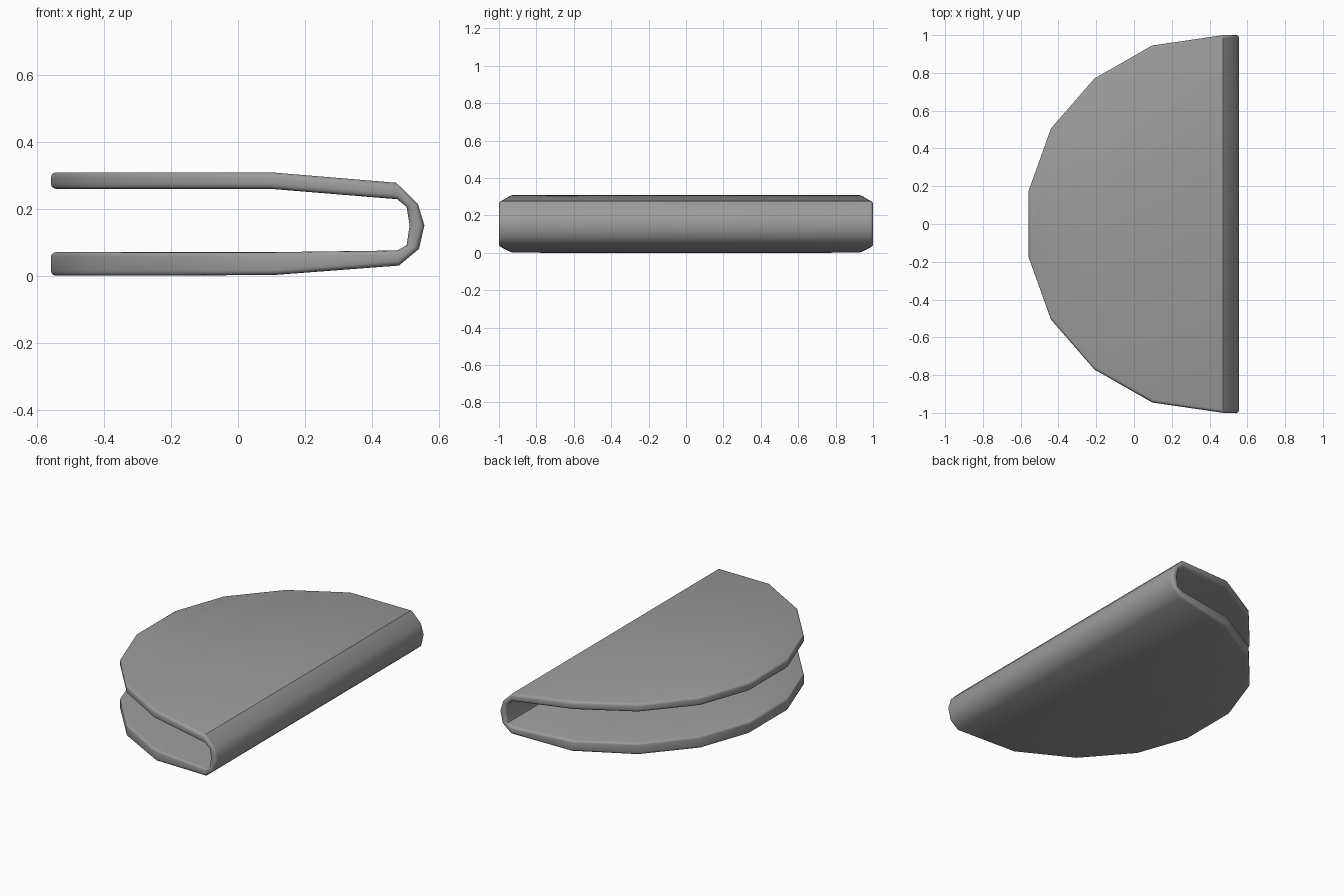
import bpy, bmesh, math

if "Cube" in bpy.data.objects:
    bpy.data.objects.remove(bpy.data.objects["Cube"])

# Folded cross-section: (outer x, outer z, inner x, inner z, half width in y)
upper = [(-0.558, 0.308, -0.558, 0.259, 0.175), (-0.44, 0.308, -0.44, 0.259, 0.505),
         (-0.21, 0.308, -0.21, 0.259, 0.77), (0.1, 0.308, 0.095, 0.259, 0.945),
         (0.472, 0.277, 0.475, 0.228, 1.0)]
fold = [(0.537, 0.213, 0.503, 0.205, 1.0), (0.556, 0.15, 0.512, 0.15, 1.0),
        (0.54, 0.08, 0.503, 0.09, 1.0)]
lower = [(0.48, 0.03, 0.475, 0.075, 1.0), (0.11, 0.002, 0.1, 0.07, 0.945),
         (-0.21, 0.0, -0.21, 0.07, 0.77), (-0.44, 0.0, -0.44, 0.07, 0.505),
         (-0.558, 0.0, -0.558, 0.07, 0.175)]

# Loft a rectangular ring along the fold
bm = bmesh.new()
rings = []
for ox, oz, ix, iz, w in upper + fold + lower:
    rings.append([bm.verts.new(p) for p in
                  ((ox, -w, oz), (ox, w, oz), (ix, w, iz), (ix, -w, iz))])
for a, b in zip(rings, rings[1:]):
    for i in range(4):
        j = (i + 1) % 4
        bm.faces.new((a[i], a[j], b[j], b[i]))
bm.faces.new(rings[0])
bm.faces.new(rings[-1])
bmesh.ops.recalc_face_normals(bm, faces=bm.faces)

mesh = bpy.data.meshes.new("folded_shell")
bm.to_mesh(mesh)
bm.free()
shell = bpy.data.objects.new("folded_shell", mesh)
bpy.context.collection.objects.link(shell)

# Dark grey surface
grey = bpy.data.materials.new("dark_grey")
grey.diffuse_color = (0.33, 0.33, 0.33, 1)
grey.use_nodes = True
grey.node_tree.nodes["Principled BSDF"].inputs["Base Color"].default_value = grey.diffuse_color
mesh.materials.append(grey)

# Soft rounded rim
bevel = shell.modifiers.new("rim_rounding", 'BEVEL')
bevel.width = 0.017
bevel.segments = 3
bevel.limit_method = 'ANGLE'
bevel.angle_limit = math.radians(60)

bpy.context.view_layer.objects.active = shell
shell.select_set(True)
bpy.ops.object.modifier_apply(modifier=bevel.name)
bpy.ops.object.shade_smooth_by_angle(angle=math.radians(38.5))
